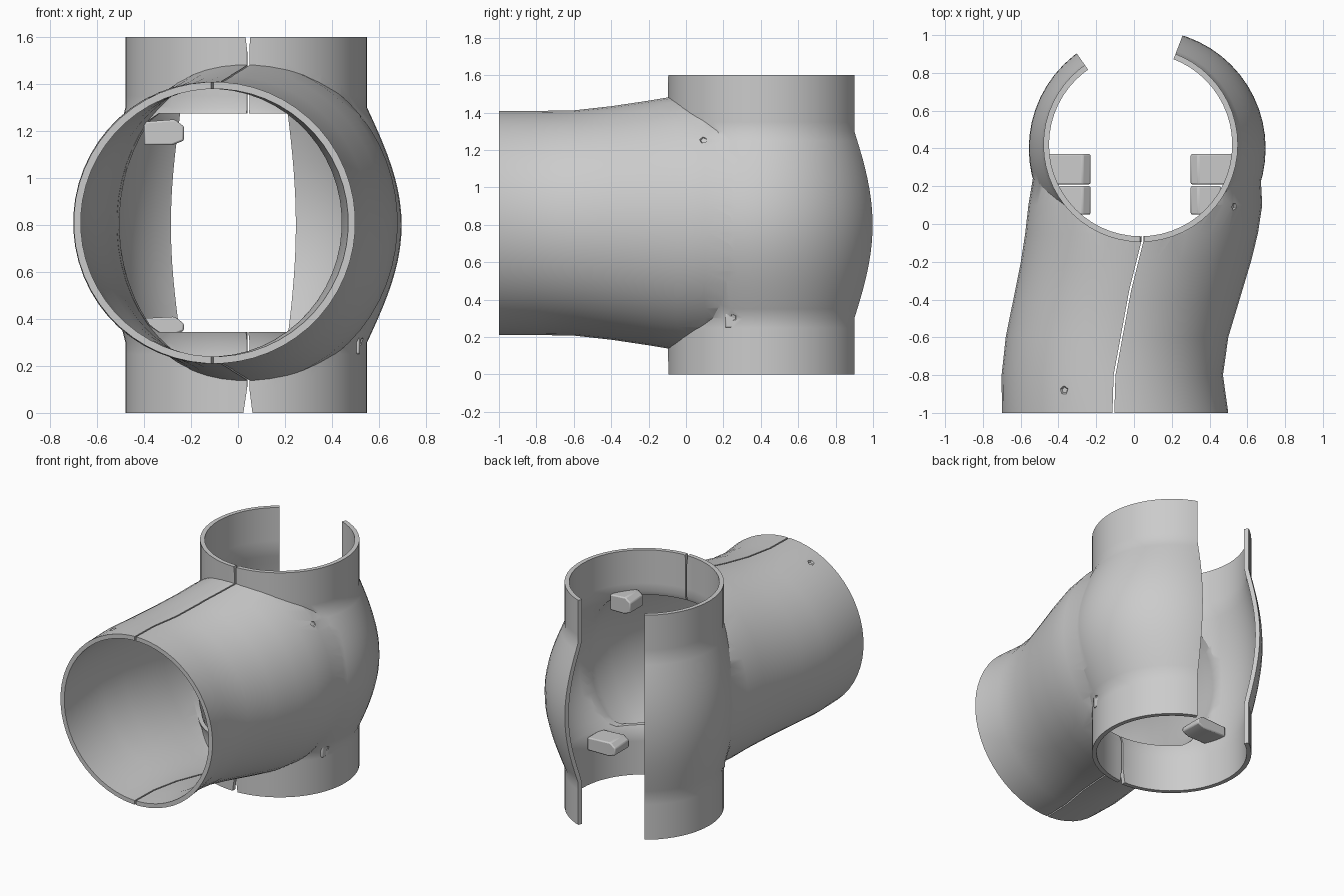
import bpy, bmesh, math
from mathutils import Vector

if "Cube" in bpy.data.objects:
    bpy.data.objects.remove(bpy.data.objects["Cube"])

N = 56
ZC = 0.81


def loft(name, rings):
    """Closed solid through equal-length rings of points."""
    bm = bmesh.new()
    rows = [[bm.verts.new(p) for p in r] for r in rings]
    n = len(rows[0])
    for a, b in zip(rows, rows[1:]):
        for i in range(n):
            j = (i + 1) % n
            bm.faces.new((a[i], a[j], b[j], b[i]))
    bm.faces.new(rows[0])
    bm.faces.new(rows[-1])
    bmesh.ops.recalc_face_normals(bm, faces=bm.faces)
    me = bpy.data.meshes.new(name)
    bm.to_mesh(me)
    bm.free()
    ob = bpy.data.objects.new(name, me)
    bpy.context.collection.objects.link(ob)
    return ob


def boolean(ob, other, op='DIFFERENCE'):
    m = ob.modifiers.new("bool", 'BOOLEAN')
    m.operation, m.solver, m.object = op, 'EXACT', other
    bpy.context.view_layer.update()
    dg = bpy.context.evaluated_depsgraph_get()
    me = bpy.data.meshes.new_from_object(ob.evaluated_get(dg))
    ob.modifiers.clear()
    ob.data = me
    bpy.data.objects.remove(other)


def prism(name, pts, z0, z1):
    return loft(name, [[(x, y, z) for x, y in pts] for z in (z0, z1)])


# horizontal sleeve sections: y, centre x, radius x, radius z
SECTIONS = [(-1, -.1, .6, .6), (-.8, -.115, .587, .6), (-.6, -.09, .59, .603),
            (-.4, -.04, .60, .625), (-.2, .01, .61, .655), (-.05, .04, .617, .68),
            (.1, .06, .62, .685), (.28, .07, .60, .66)]


def sleeve(name, inset=0, clamp=9, extra=0):
    rings = []
    secs = list(SECTIONS)
    if extra:
        secs = [(-1 - extra,) + secs[0][1:]] + secs + [(.28 + extra, .07, .58, .64)]
    for y, cx, rx, rz in secs:
        ring = []
        for i in range(N):
            a = 2 * math.pi * (i + .5) / N
            dz = max(-clamp, min(clamp, (rz - inset) * math.sin(a)))
            ring.append((cx + (rx - inset) * math.cos(a), y, ZC + dz))
        rings.append(ring)
    return loft(name, rings)


def barrel(name, inset=0, extra=0):
    """Upright collar that bulges at mid height."""
    rings = []
    for k in range(33):
        z = -extra + (1.6 + 2 * extra) * k / 32
        d = abs(z - .8)
        b = math.cos(math.pi * d) if d < .5 else 0
        cx, cy, r = .035 + .035 * b, .42 - .02 * b, .515 + .112 * b - inset
        rings.append([(cx + r * math.cos(2 * math.pi * i / N),
                       cy + r * math.sin(2 * math.pi * i / N), z) for i in range(N)])
    return loft(name, rings)


# two-way sleeve shell
shell = sleeve("split_tee_shell")
boolean(shell, sleeve("sleeve_bore", .03, extra=.1))
collar = barrel("collar")
boolean(collar, sleeve("collar_opening", .031, .465, .06))
boolean(shell, collar, 'UNION')
boolean(shell, barrel("collar_bore", .03, .1))

# rear gap
c = Vector((.035, .42))
boolean(shell, prism("rear_gap", [c, c + Vector((.2, .52)) * 2.2,
                                  c + Vector((-.315, .45)) * 2.2], -.2, 1.8))

# seam along top and bottom, widening to a notch at the collar ends
path = [(-.112, -1.1), (-.103, -.8), (-.02, -.35), (.045, -.09), (.05, .2)]
w = .005
boolean(shell, prism("seam", [(x - w, y) for x, y in path] +
                     [(x + w, y) for x, y in reversed(path)], -.1, 1.7))
for z_out, z_in, h in ((-.02, .14, .022), (1.62, 1.5, .012)):
    tri = [(.042 - h, z_out), (.042 + h, z_out), (.044, z_in)]
    boolean(shell, loft("seam_notch", [[(x, y, z) for x, z in tri] for y in (-.3, .1)]))


# small pentagonal dimples
def dimple(p, direction, r, depth):
    d = Vector(direction).normalized()
    q = d.to_track_quat('Z', 'Y')
    rings = []
    for off, s in ((-.06, 1.5), (depth, .4)):
        rings.append([Vector(p) + q @ Vector((r * s * math.cos(2 * math.pi * i / 5),
                      r * s * math.sin(2 * math.pi * i / 5), off)) for i in range(5)])
    boolean(shell, loft("dimple", rings))


for side, px in ((1, .56), (-1, -.50)):
    dimple((px - .02 * side, .09, 1.26), (-side, .25, -.5), .04, .02)
    dimple((px - .02 * side, .25, .30), (-side, .15, .3), .04, .02)
dimple((-.37, -.88, 1.345), (.4, 0, -1), .04, .01)


# hooked clip tabs inside the collar
def tab(name, side, x0, x1, y0, y1, z0, z1):
    prof = [(x1, z0), (x0 + side * .05, z0), (x0, z0 + .02), (x0, z1 - .03),
            (x0 + side * .04, z1), (x1, z1 - .01)]
    ob = loft(name, [[(x, y, z) for x, z in prof] for y in (y0, y1)])
    m = ob.modifiers.new("soften", 'BEVEL')
    m.width, m.segments = .008, 2
    return ob


tabs = [tab("clip_right_upper", 1, .30, .46, .05, .20, 1.20, 1.32),
        tab("clip_right_lower", 1, .30, .52, .21, .37, .25, .35),
        tab("clip_left_upper", -1, -.23, -.40, .05, .20, 1.14, 1.25),
        tab("clip_left_lower", -1, -.23, -.46, .21, .37, .33, .41)]

# shading
bpy.ops.object.select_all(action='DESELECT')
for ob in [shell] + tabs:
    ob.select_set(True)
bpy.context.view_layer.objects.active = shell
bpy.ops.object.shade_smooth_by_angle(angle=math.radians(32))
